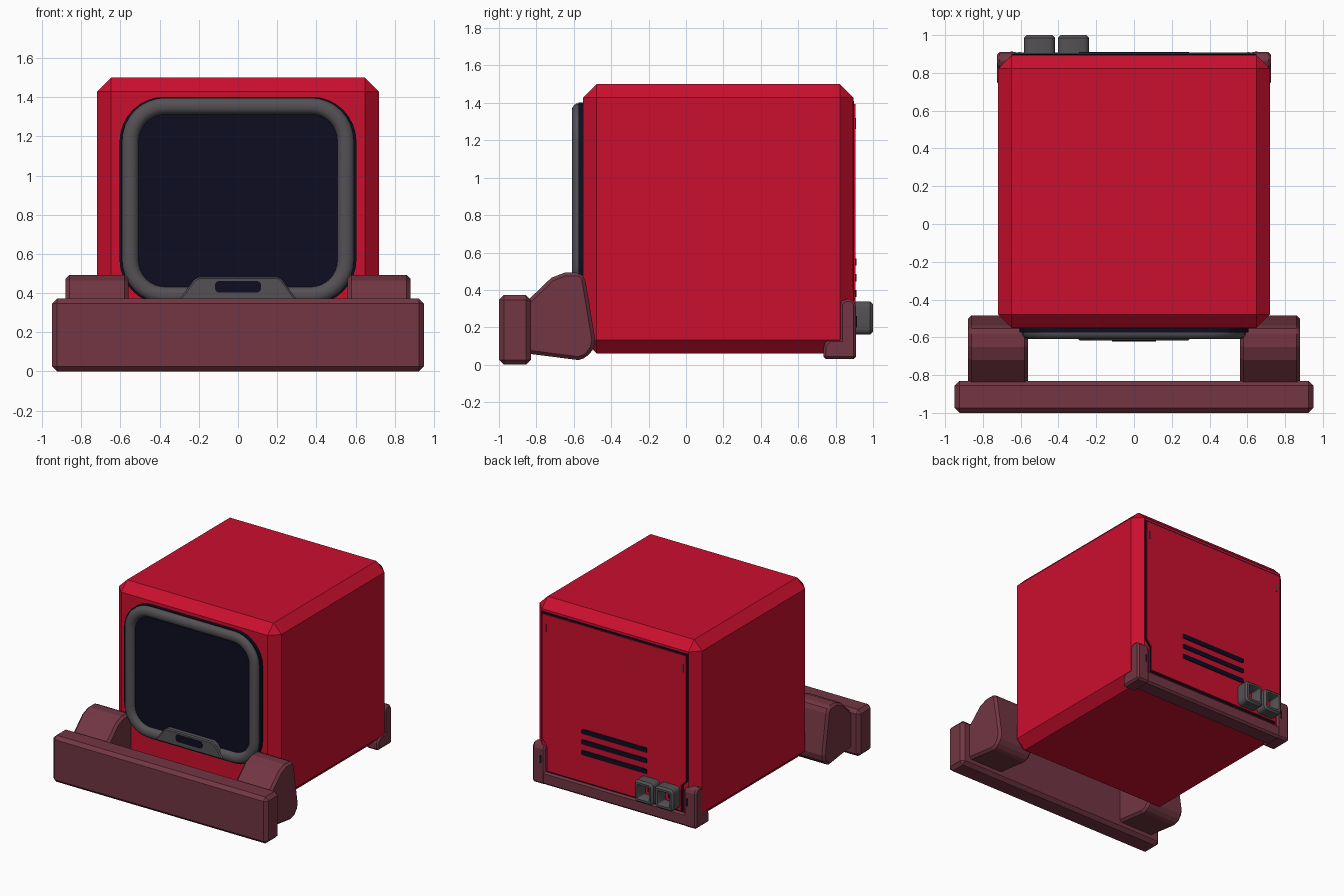
import bpy
import bmesh
import math

cube = bpy.data.objects.get("Cube")
if cube:
    bpy.data.objects.remove(cube, do_unlink=True)


def material(name, rgb):
    """Flat material from 0-255 display values, stored as linear."""
    lin = [((c / 255 + 0.055) / 1.055) ** 2.4 if c > 10 else c / 255 / 12.92 for c in rgb]
    m = bpy.data.materials.new(name)
    m.use_nodes = True
    m.diffuse_color = (*lin, 1)
    m.node_tree.nodes["Principled BSDF"].inputs["Base Color"].default_value = (*lin, 1)
    return m


RED = material("red shell", (203, 15, 46))
BROWN = material("maroon bumper", (114, 54, 67))
GREY = material("dark grey trim", (84, 81, 84))
NAVY = material("navy glass", (13, 13, 33))


def finish(name, bm, mat, bevel=0.0, segments=1):
    bmesh.ops.recalc_face_normals(bm, faces=bm.faces)
    mesh = bpy.data.meshes.new(name)
    bm.to_mesh(mesh)
    bm.free()
    mesh.materials.append(mat)
    ob = bpy.data.objects.new(name, mesh)
    bpy.context.collection.objects.link(ob)
    if bevel:
        mod = ob.modifiers.new("Chamfer", "BEVEL")
        mod.width = bevel
        mod.segments = segments
        mod.limit_method = "ANGLE"
        mod.angle_limit = math.radians(30)
    return ob


def box(name, x, y, z, mat, bevel=0.0):
    bm = bmesh.new()
    bmesh.ops.create_cube(bm, size=1)
    for v in bm.verts:
        v.co = [lo + (c + 0.5) * (hi - lo) for c, (lo, hi) in zip(v.co, (x, y, z))]
    return finish(name, bm, mat, bevel)


def prism(name, points, axis, lo, hi, mat, bevel=0.0):
    """Extrude a 2D outline along x (points are y, z) or y (points are x, z)."""
    bm = bmesh.new()
    place = (lambda p, d: (d, *p)) if axis == "x" else (lambda p, d: (p[0], d, p[1]))
    a, b = ([bm.verts.new(place(p, d)) for p in points] for d in (lo, hi))
    bm.faces.new(a)
    bm.faces.new(b)
    for i in range(len(points)):
        bm.faces.new((a[i - 1], a[i], b[i], b[i - 1]))
    return finish(name, bm, mat, bevel)


def rounded_rect(cx, cz, w, h, r, steps=8):
    """Outline with half sizes w, h and corner radius r."""
    pts = []
    for k, (sx, sz) in enumerate(((1, 1), (-1, 1), (-1, -1), (1, -1))):
        for i in range(steps + 1):
            a = math.pi / 2 * (k + i / steps)
            pts.append((cx + sx * (w - r) + r * math.cos(a), cz + sz * (h - r) + r * math.sin(a)))
    return pts


def frame(name, cx, cz, w, h, r, section, mat, steps=8):
    """Closed ring whose section is a list of (inset, y)."""
    bm = bmesh.new()
    loops = []
    for inset, y in section:
        outline = rounded_rect(cx, cz, w - inset, h - inset, max(r - inset, 0.008), steps)
        loops.append([bm.verts.new((px, y, pz)) for px, pz in outline])
    for j in range(len(loops)):
        a, b = loops[j - 1], loops[j]
        for i in range(len(a)):
            bm.faces.new((a[i - 1], a[i], b[i], b[i - 1]))
    ob = finish(name, bm, mat)
    bpy.ops.object.select_all(action="DESELECT")
    ob.select_set(True)
    bpy.context.view_layer.objects.active = ob
    bpy.ops.object.shade_smooth_by_angle(angle=math.radians(40))
    return ob


# Main shell
box("body", (-0.72, 0.72), (-0.55, 0.895), (0.06, 1.5), RED, 0.072)

# Screen with rounded frame
SCREEN_Z = 0.872
prism("screen_glass", rounded_rect(0, SCREEN_Z, 0.605, 0.53, 0.23), "y", -0.575, -0.54, NAVY)
frame("screen_frame", 0, SCREEN_Z, 0.592, 0.525, 0.22,
      [(0, -0.57), (0, -0.585), (0.01, -0.6), (0.028, -0.61),
       (0.055, -0.61), (0.073, -0.6), (0.083, -0.585), (0.085, -0.57)], GREY)

# Tab with slot at the bottom of the frame
prism("screen_tab", [(-0.3, 0.365), (-0.26, 0.42), (-0.225, 0.468), (-0.2, 0.482),
                     (0.2, 0.482), (0.225, 0.468), (0.26, 0.42), (0.3, 0.365)],
      "y", -0.618, -0.57, GREY, 0.008)
prism("tab_slot", rounded_rect(0, 0.432, 0.117, 0.029, 0.02, 4), "y", -0.621, -0.613, NAVY)

# Front bumper bar and its two arms
box("front_bumper", (-0.95, 0.95), (-1.0, -0.83), (0, 0.372), BROWN, 0.026)
ARM = [(-0.85, 0.06), (-0.85, 0.34), (-0.72, 0.465), (-0.65, 0.492), (-0.565, 0.492),
       (-0.54, 0.465), (-0.485, 0.13), (-0.495, 0.085), (-0.53, 0.04), (-0.575, 0.025)]
for side, s in (("left", 1), ("right", -1)):
    prism(side + "_bumper_arm", ARM, "x", s * 0.56, s * 0.88, BROWN, 0.028)

# Rear bumper strip and corner brackets
box("rear_bumper", (-0.64, 0.64), (0.77, 0.908), (0.03, 0.135), BROWN, 0.015)
BRACKET = [(0.735, 0.03), (0.735, 0.105), (0.765, 0.138), (0.822, 0.138), (0.822, 0.325),
           (0.845, 0.352), (0.885, 0.352), (0.91, 0.325), (0.91, 0.03)]
for side, s in (("left", 1), ("right", -1)):
    prism(side + "_rear_bracket", BRACKET, "x", s * 0.615, s * 0.725, BROWN, 0.014)
    box(side + "_bracket_catch", sorted((s * 0.64, s * 0.655)), (0.906, 0.913), (0.2, 0.26), NAVY)
    box(side + "_panel_catch", sorted((s * 0.6, s * 0.612)), (0.902, 0.91), (1.26, 1.32), BROWN)


# Rear service panel over a dark seam
def panel_outline(grow):
    half = [(0.635 + grow, 1.395 + grow), (0.635 + grow, 0.4), (0.59 + grow, 0.345), (0.59 + grow, 0.15 - grow)]
    return half + [(-x, z) for x, z in reversed(half)]


prism("panel_seam", panel_outline(0.014), "y", 0.89, 0.899, NAVY)
prism("rear_panel", panel_outline(0), "y", 0.89, 0.906, RED)

# Ventilation slots
for i in range(3):
    z = 0.38 + i * 0.085
    prism(f"vent_{i + 1}", rounded_rect(0, z, 0.29, 0.019, 0.008, 2), "y", 0.903, 0.911, NAVY)

# Rear sockets
for i, x in enumerate((-0.5, -0.32)):
    frame(f"socket_{i + 1}", x, 0.25, 0.082, 0.088, 0.03,
          [(0, 0.903), (0, 0.985), (0.014, 1.0), (0.03, 1.0), (0.036, 0.99), (0.036, 0.903)], GREY, 3)
    box(f"socket_{i + 1}_contact", (x - 0.022, x + 0.022), (0.903, 0.911), (0.22, 0.29), NAVY)
